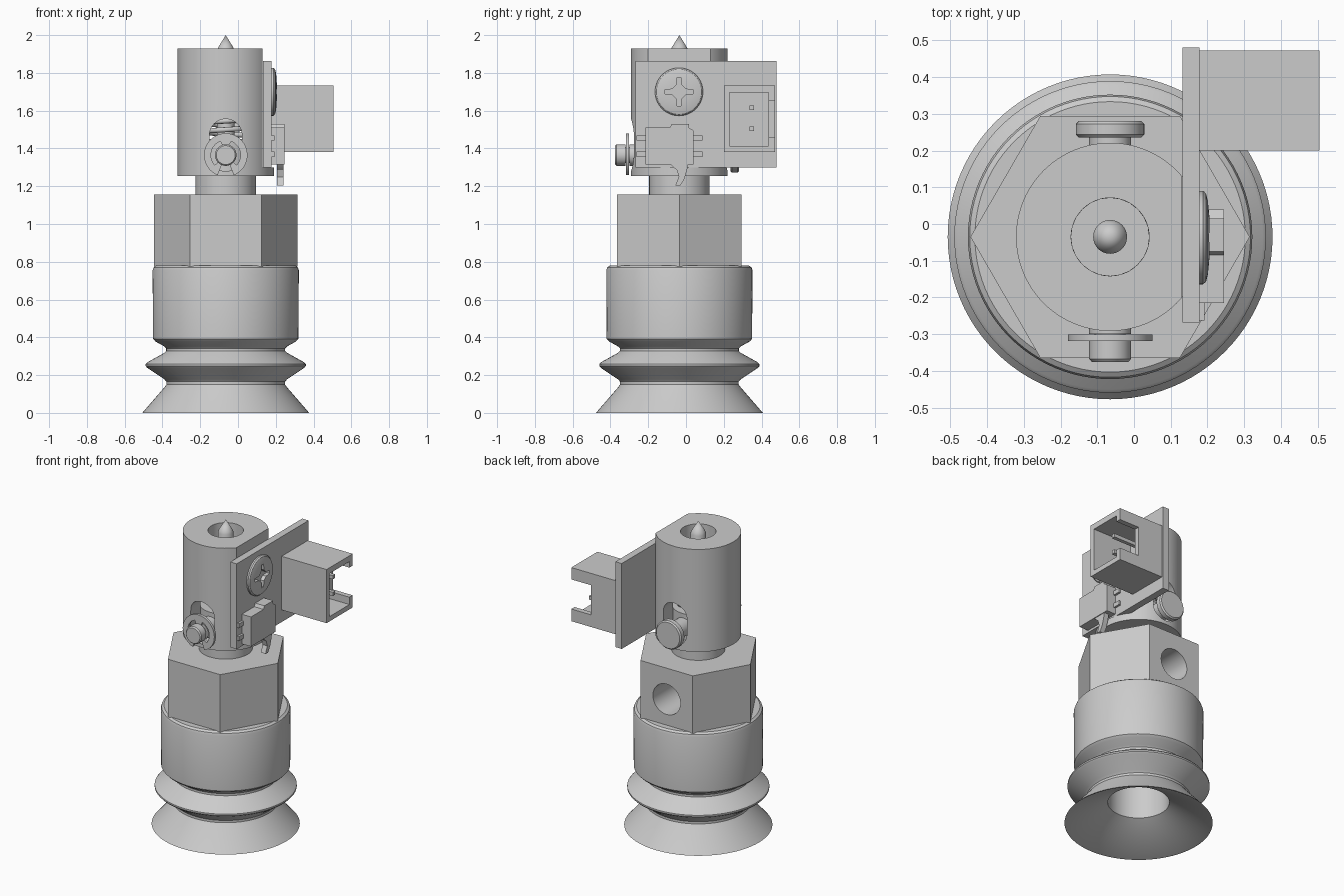
import bpy, bmesh
from math import sin, cos, pi, radians

if "Cube" in bpy.data.objects:
    bpy.data.objects.remove(bpy.data.objects["Cube"])

CX, CY = -0.065, -0.035          # main vertical axis


def finish(name, bm, smooth=True):
    bmesh.ops.remove_doubles(bm, verts=bm.verts, dist=1e-5)
    bmesh.ops.recalc_face_normals(bm, faces=bm.faces)
    me = bpy.data.meshes.new(name)
    bm.to_mesh(me)
    bm.free()
    ob = bpy.data.objects.new(name, me)
    bpy.context.collection.objects.link(ob)
    if smooth:
        shade(ob)
    return ob


def shade(ob):
    bpy.ops.object.select_all(action='DESELECT')
    ob.select_set(True)
    bpy.context.view_layer.objects.active = ob
    bpy.ops.object.shade_smooth_by_angle(angle=radians(30))


def orient(axis, u, v, w):
    """Map profile plane (u, v) and depth w to world, depth along axis."""
    return {'x': (w, u, v), 'y': (u, w, v), 'z': (u, v, w)}[axis]


def lathe(name, profile, axis='z', c=(CX, CY), n=64):
    """Revolve (radius, height) points about an axis through c."""
    bm = bmesh.new()
    rings = [[bm.verts.new(orient(axis, c[0] + r * cos(2 * pi * i / n),
                                  c[1] + r * sin(2 * pi * i / n), h))
              for i in range(n)] if r else
             [bm.verts.new(orient(axis, c[0], c[1], h))] * n for r, h in profile]
    for a, b in zip(rings, rings[1:]):
        for i in range(n):
            j = (i + 1) % n
            quad = list(dict.fromkeys((a[i], a[j], b[j], b[i])))
            bm.faces.new(quad)
    return finish(name, bm)


def rod(name, r, lo, hi, axis='z', c=(CX, CY), n=48):
    return lathe(name, [(0, lo), (r, lo), (r, hi), (0, hi)], axis, c, n)


def prism(name, pts, axis, lo, hi):
    bm = bmesh.new()
    a = [bm.verts.new(orient(axis, u, v, lo)) for u, v in pts]
    b = [bm.verts.new(orient(axis, u, v, hi)) for u, v in pts]
    bm.faces.new(a)
    bm.faces.new(b)
    for i in range(len(a)):
        j = (i + 1) % len(a)
        bm.faces.new((a[i], a[j], b[j], b[i]))
    return finish(name, bm)


def box(name, x, y, z):
    return prism(name, [(x[0], y[0]), (x[1], y[0]), (x[1], y[1]), (x[0], y[1])],
                 'z', *z)


def cut(ob, cutter):
    cutter.hide_render = True
    mod = ob.modifiers.new("cut", 'BOOLEAN')
    mod.operation, mod.solver, mod.object = 'DIFFERENCE', 'EXACT', cutter
    bpy.context.view_layer.objects.active = ob
    bpy.ops.object.modifier_apply(modifier=mod.name)
    bpy.data.objects.remove(cutter)
    shade(ob)


# Bellows suction cup with flared lip and central bore
lathe("suction_cup", [
    (0, 0.75), (0.184, 0.75), (0.184, 0.14), (0.435, 0), (0.442, 0),
    (0.325, 0.135), (0.314, 0.15), (0.314, 0.165), (0.325, 0.178),
    (0.415, 0.238), (0.424, 0.248), (0.424, 0.258), (0.415, 0.268),
    (0.325, 0.318), (0.315, 0.328), (0.315, 0.342), (0.325, 0.352),
    (0.372, 0.378), (0.385, 0.392), (0.387, 0.755), (0.382, 0.77),
    (0.368, 0.78), (0, 0.78)], n=96)

# Hexagonal fitting with a vacuum port in the back face
hexa = prism("hex_fitting", [(CX + 0.38 * cos(k * pi / 3), CY + 0.38 * sin(k * pi / 3))
                             for k in range(6)], 'z', 0.775, 1.155)
cut(hexa, rod("port_cutter", 0.1, CY, 0.5, 'y', (CX, 0.95)))

# Sliding shaft and pointed plunger
rod("shaft", 0.16, 1.15, 1.45)
lathe("plunger_tip", [(0, 1.44), (0.046, 1.44), (0.046, 1.92), (0.04, 1.935), (0, 2.0)], n=48)

# Barrel: hollow, with a flat side and a vertical slot through front and back
barrel = lathe("barrel", [
    (0.165, 1.255), (0.256, 1.255), (0.256, 1.93), (0.106, 1.93),
    (0.106, 1.8), (0.165, 1.8), (0.165, 1.255)], n=96)
cut(barrel, box("flat_cutter", (0.13, 0.4), (-0.5, 0.5), (1.3, 2.1)))
slot = [(CX + 0.086 * cos(pi * k / 16), 1.47 + 0.086 * sin(pi * k / 16)) for k in range(17)]
slot += [(CX - 0.086 * cos(pi * k / 16), 1.365 - 0.086 * sin(pi * k / 16)) for k in range(17)]
cut(barrel, prism("slot_cutter", slot, 'y', -0.6, 0.6))

# Return spring inside the barrel
cu = bpy.data.curves.new("spring", 'CURVE')
cu.dimensions, cu.bevel_depth, cu.bevel_resolution = '3D', 0.014, 2
cu.use_fill_caps = True
sp = cu.splines.new('POLY')
N = 168
sp.points.add(N - 1)
for i, p in enumerate(sp.points):
    a = 2 * pi * i / 24
    p.co = (CX + 0.12 * cos(a), CY + 0.12 * sin(a), 1.465 + 0.32 * i / (N - 1), 1)
bpy.context.collection.objects.link(bpy.data.objects.new("spring", cu))

# Cross pin: headed at the back, grooved at the front
lathe("cross_pin", [
    (0, -0.375), (0.05, -0.375), (0.057, -0.367), (0.057, -0.319), (0.042, -0.319),
    (0.042, -0.3), (0.057, -0.3), (0.057, 0.235), (0.085, 0.235), (0.093, 0.243),
    (0.093, 0.272), (0.085, 0.28), (0, 0.28)], 'y', (CX, 1.365), 48)

# E-shaped retaining clip, open at the bottom, with three inner tabs
outer, inner = [], []
for k in range(61):
    d = -68 + 316 * k / 60
    a = radians(d)
    tab = min(abs(d - t) for t in (-62, 90, 242)) < 17
    r = 0.043 if tab else 0.078
    outer.append((CX + 0.115 * cos(a), 1.365 + 0.115 * sin(a)))
    inner.append((CX + r * cos(a), 1.365 + r * sin(a)))
prism("retaining_clip", outer + inner[::-1], 'y', -0.318, -0.301)

# Circuit board on the flat
box("circuit_board", (0.132, 0.178), (-0.268, 0.48), (1.3, 1.862))

# Board screw with cross recess
SY, SZ = -0.037, 1.7
screw = lathe("board_screw", [(0, 0.17), (0.127, 0.17), (0.127, 0.188), (0.12, 0.196),
                              (0.1, 0.201), (0.06, 0.205), (0, 0.206)], 'x', (SY, SZ))
cross = []
for k in range(4):
    a = k * pi / 2
    for u, v in ((0.075, -0.011), (0.075, 0.011), (0.036, 0.014), (0.014, 0.036)):
        cross.append((SY + u * cos(a) - v * sin(a), SZ + u * sin(a) + v * cos(a)))
cut(screw, prism("cross_cutter", cross, 'x', 0.18, 0.3))

# Plug socket: open end, side window, two contacts
socket = box("socket_housing", (0.176, 0.505), (0.2, 0.472), (1.38, 1.733))
cut(socket, box("cavity_cutter", (0.22, 0.6), (0.23, 0.438), (1.412, 1.695)))
cut(socket, box("window_cutter", (0.36, 0.6), (0.4, 0.6), (1.46, 1.655)))
for i, z in enumerate((1.505, 1.615)):
    box(f"socket_contact_{i + 1}", (0.21, 0.455), (0.337, 0.361), (z - 0.012, z + 0.012))

# Micro switch: body, solder legs and actuator lever
prism("switch_body", [
    (-0.215, 1.315), (0.04, 1.315), (0.04, 1.495), (0.015, 1.51), (0.015, 1.53),
    (-0.075, 1.53), (-0.085, 1.51), (-0.215, 1.51)], 'x', 0.176, 0.245)
for i, (y, z) in enumerate([(y, z) for y in (-0.238, 0.063) for z in (1.37, 1.455)]):
    box(f"switch_leg_{i + 1}", (0.174, 0.192), (y - 0.025, y + 0.025), (z - 0.014, z + 0.014))
prism("switch_lever", [
    (-0.09, 1.33), (-0.075, 1.308), (-0.048, 1.285), (-0.038, 1.25), (-0.056, 1.205),
    (-0.03, 1.203), (-0.008, 1.24), (0.005, 1.285), (0.015, 1.33)], 'x', 0.206, 0.24)
